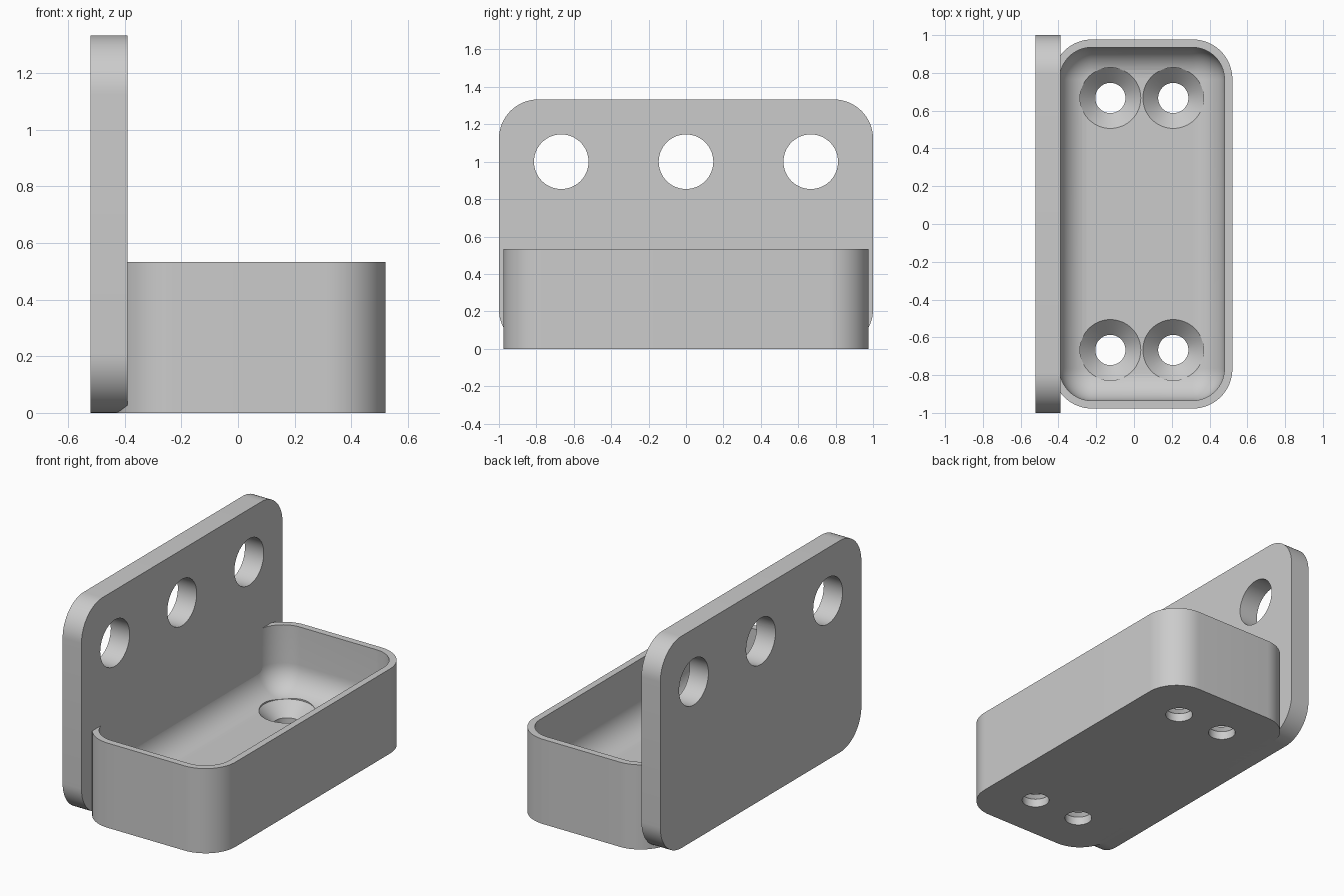
import bpy
import bmesh
from math import sin, cos, pi, radians
from mathutils import Matrix, Vector

cube = bpy.data.objects.get("Cube")
if cube:
    bpy.data.objects.remove(cube, do_unlink=True)

GREY = (0.6, 0.6, 0.6, 1)
grey = bpy.data.materials.new("plain grey")
grey.use_nodes = True
grey.diffuse_color = GREY
grey.node_tree.nodes["Principled BSDF"].inputs["Base Color"].default_value = GREY


def rounded_rect(u0, u1, v0, v1, r, steps=16):
    """Outline of a rectangle with rounded corners, counter-clockwise."""
    corners = [(u1 - r, v1 - r), (u0 + r, v1 - r), (u0 + r, v0 + r), (u1 - r, v0 + r)]
    return [(cu + r * cos((q + i / steps) * pi / 2), cv + r * sin((q + i / steps) * pi / 2))
            for q, (cu, cv) in enumerate(corners) for i in range(steps + 1)]


def circle(u, v, r, steps=64):
    return [(u + r * cos(2 * pi * i / steps), v + r * sin(2 * pi * i / steps))
            for i in range(steps)]


def loft(name, sections, matrix=Matrix()):
    """Closed solid through (outline, height) sections of equal point count."""
    bm = bmesh.new()
    rings = [[bm.verts.new(matrix @ Vector((u, v, h))) for u, v in outline]
             for outline, h in sections]
    for low, high in zip(rings, rings[1:]):
        for i in range(len(low)):
            j = (i + 1) % len(low)
            bm.faces.new((low[i], low[j], high[j], high[i]))
    bm.faces.new(rings[0][::-1])
    bm.faces.new(rings[-1])
    bmesh.ops.recalc_face_normals(bm, faces=bm.faces)
    mesh = bpy.data.meshes.new(name)
    bm.to_mesh(mesh)
    bm.free()
    mesh.materials.append(grey)
    obj = bpy.data.objects.new(name, mesh)
    bpy.context.collection.objects.link(obj)
    return obj


def activate(obj):
    bpy.ops.object.select_all(action='DESELECT')
    obj.select_set(True)
    bpy.context.view_layer.objects.active = obj


def cut(obj, cutters):
    activate(obj)
    for cutter in cutters:
        mod = obj.modifiers.new("cut", 'BOOLEAN')
        mod.operation = 'DIFFERENCE'
        mod.solver = 'EXACT'
        mod.object = cutter
        bpy.ops.object.modifier_apply(modifier=mod.name)
        bpy.data.objects.remove(cutter, do_unlink=True)
    bpy.ops.object.shade_smooth_by_angle(angle=radians(30))


# Upright plate with three round holes; outlines in y, z are swept along x
upright = Matrix(((0, 0, 1, 0), (1, 0, 0, 0), (0, 1, 0, 0), (0, 0, 0, 1)))
outline = rounded_rect(-1, 1, 0, 1.333, 0.21)
back_plate = loft("back_plate", [(outline, -0.521), (outline, -0.39)], upright)
cut(back_plate, [loft("plate_hole", [(circle(y, 1.0, 0.146), -0.7),
                                     (circle(y, 1.0, 0.146), -0.2)], upright)
                 for y in (-0.667, 0, 0.667)])

# Tray whose inner wall is buried in the plate
outline = rounded_rect(-0.432, 0.521, -0.977, 0.977, 0.21)
tray = loft("tray", [(outline, 0), (outline, 0.533)])

# Cavity with a rounded transition from floor to walls
FLOOR, FILLET = 0.133, 0.16
sections = []
for i in range(13):
    a = i / 12 * pi / 2
    d = FILLET * (1 - sin(a))
    sections.append((rounded_rect(-0.394 + d, 0.479 - d, -0.935 + d, 0.935 - d, 0.17 - d),
                     FLOOR + FILLET * (1 - cos(a))))
sections.append((sections[-1][0], 0.7))
cutters = [loft("cavity", sections)]

# Countersunk screw holes through the floor
for x in (-0.125, 0.208):
    for y in (-0.667, 0.667):
        profile = [(0.08, -0.1), (0.08, 0.053), (0.161, FLOOR), (0.161, 0.3)]
        cutters.append(loft("screw_hole", [(circle(x, y, r), z) for r, z in profile]))
cut(tray, cutters)
